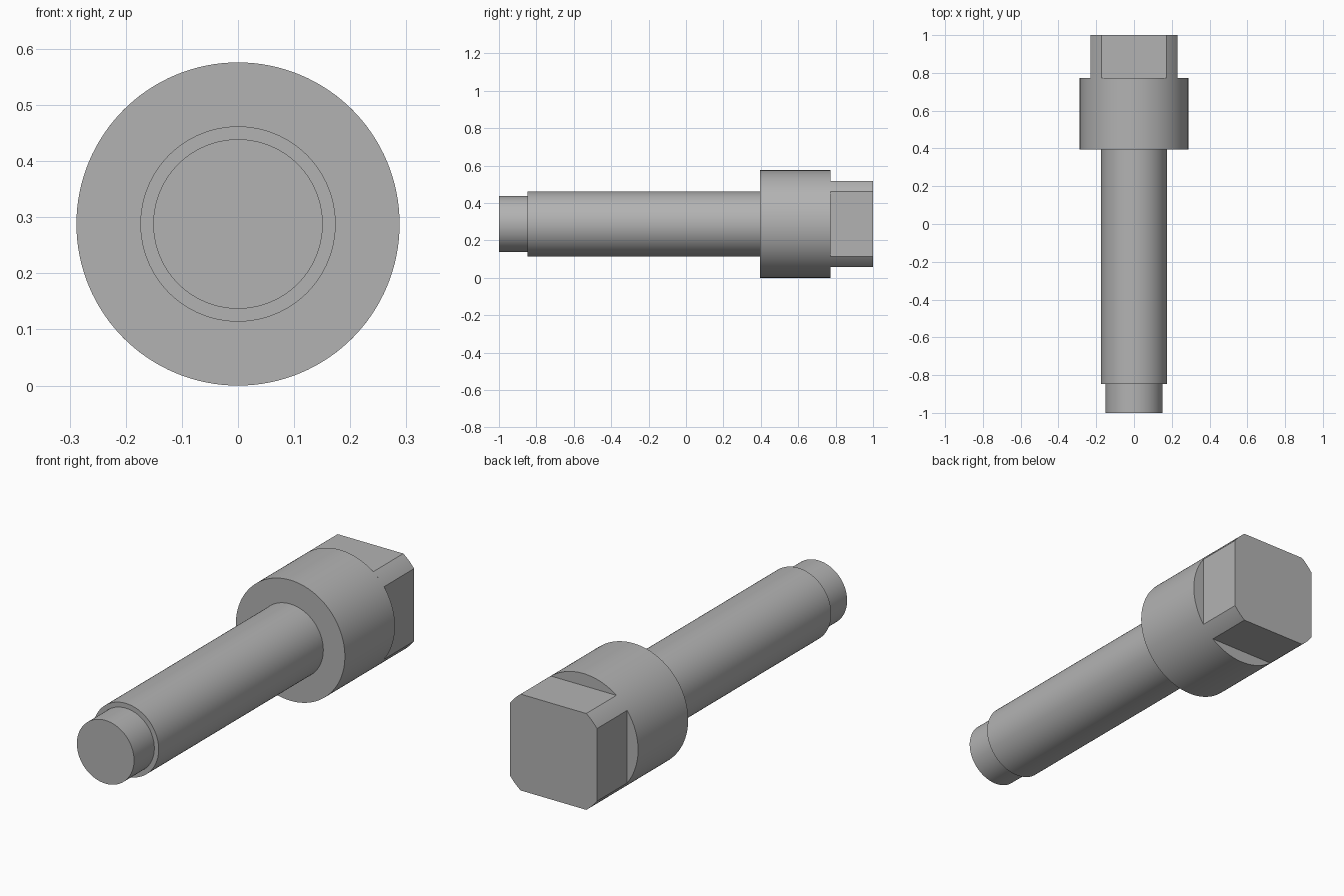
import bpy, bmesh
from math import asin, cos, sin, pi, radians

cube = bpy.data.objects.get("Cube")
if cube:
    bpy.data.objects.remove(cube, do_unlink=True)

COLLAR_R, SHAFT_R, TIP_R = 0.288, 0.174, 0.151
FLAT = 0.23            # centre to each wrench flat
AXIS_Z = COLLAR_R      # height of the bolt axis

steel = bpy.data.materials.new("plain_grey")
steel.use_nodes = True
grey = (0.45, 0.45, 0.45, 1)
steel.diffuse_color = grey
steel.node_tree.nodes["Principled BSDF"].inputs["Base Color"].default_value = grey


def finish(bm, name):
    bmesh.ops.recalc_face_normals(bm, faces=bm.faces)
    mesh = bpy.data.meshes.new(name)
    bm.to_mesh(mesh)
    bm.free()
    mesh.materials.append(steel)
    obj = bpy.data.objects.new(name, mesh)
    bpy.context.collection.objects.link(obj)
    bpy.ops.object.select_all(action='DESELECT')
    obj.select_set(True)
    bpy.context.view_layer.objects.active = obj
    bpy.ops.object.shade_smooth_by_angle(angle=radians(20))
    return obj


def ring(bm, outline, y):
    return [bm.verts.new((x, y, AXIS_Z + z)) for x, z in outline]


def skin(bm, a, b):
    for i in range(len(a)):
        j = (i + 1) % len(a)
        bm.faces.new((a[i], a[j], b[j], b[i]))


def circle(r, n=128):
    return [(r * cos(2 * pi * i / n), r * sin(2 * pi * i / n)) for i in range(n)]


# Turned body: tip, shaft and collar as one stepped solid
bm = bmesh.new()
profile = [(TIP_R, -1), (TIP_R, -0.847), (SHAFT_R, -0.847),
           (SHAFT_R, 0.395), (COLLAR_R, 0.395), (COLLAR_R, 0.773)]
rings = [ring(bm, circle(r), y) for r, y in profile]
for a, b in zip(rings, rings[1:]):
    skin(bm, a, b)
bm.faces.new(rings[0])
bm.faces.new(rings[-1])
finish(bm, "turned_body")

# Square drive head: four flats joined by the round corners of the collar
bm = bmesh.new()
start = pi / 2 - asin(FLAT / COLLAR_R)
sweep = pi / 2 - 2 * start
steps = 10
outline = []
for corner in range(4):
    for i in range(steps + 1):
        t = corner * pi / 2 + start + sweep * i / steps
        outline.append((COLLAR_R * cos(t), COLLAR_R * sin(t)))
inner, outer = ring(bm, outline, 0.773), ring(bm, outline, 1)
skin(bm, inner, outer)
bm.faces.new(outer)
head = finish(bm, "square_head")
